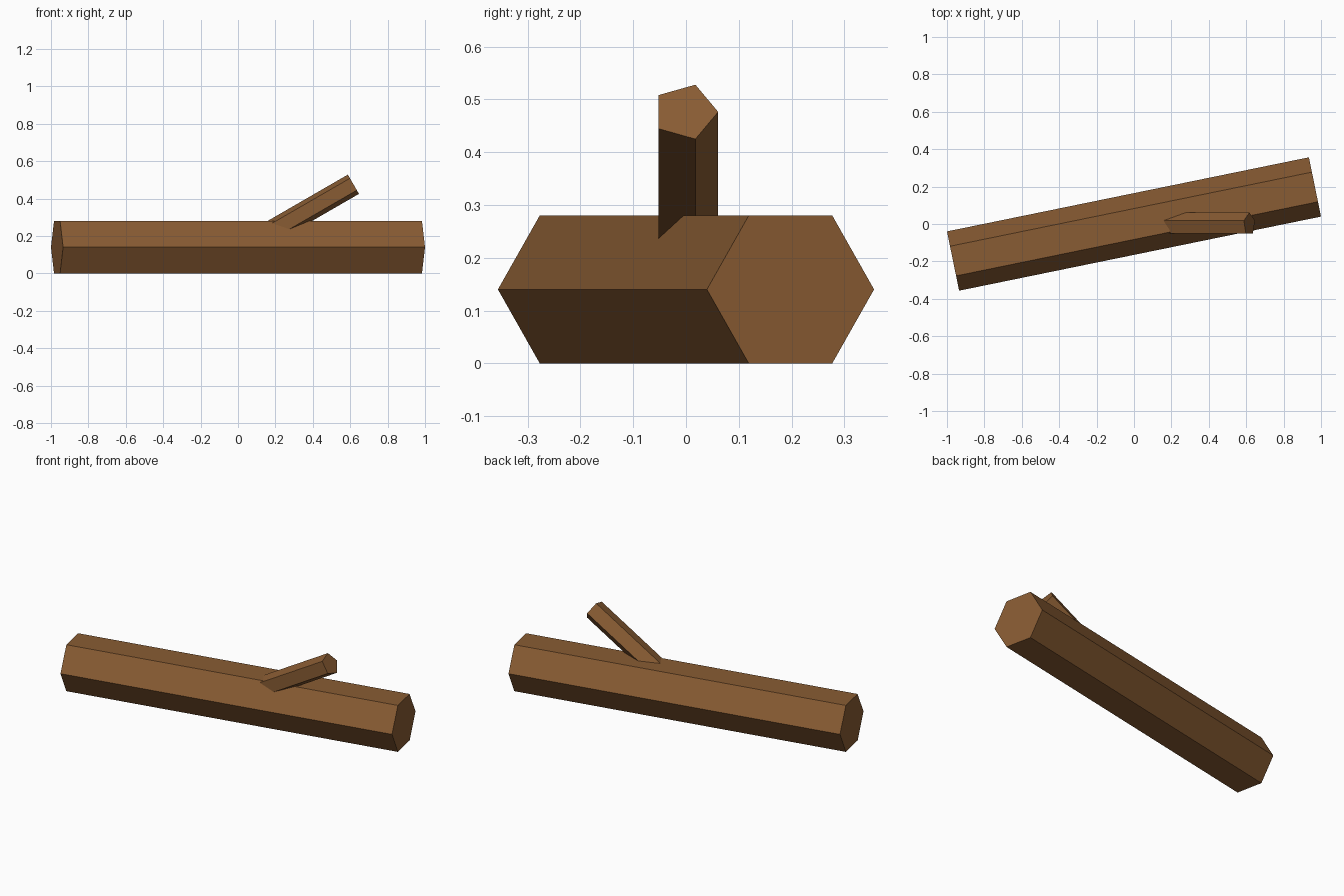
import bpy
import math
from mathutils import Matrix, Vector

if "Cube" in bpy.data.objects:
    bpy.data.objects.remove(bpy.data.objects["Cube"])

wood = bpy.data.materials.new("brown_wood")
wood.diffuse_color = (0.25, 0.107, 0.033, 1)
wood.use_nodes = True
wood.node_tree.nodes["Principled BSDF"].inputs["Base Color"].default_value = wood.diffuse_color


def prism(name, sides, radius, length, centre, pitch, yaw):
    """Prism whose axis runs along +x, pitched upward and turned about z."""
    bpy.ops.mesh.primitive_cylinder_add(vertices=sides, radius=radius, depth=length)
    ob = bpy.context.object
    ob.name = name
    # cylinder's first corner points to +y; lay its axis along x
    lay = Matrix.Rotation(math.radians(90), 4, 'Y')
    ob.data.transform(lay)
    ob.matrix_world = (Matrix.Translation(centre)
                       @ Matrix.Rotation(math.radians(yaw), 4, 'Z')
                       @ Matrix.Rotation(math.radians(-pitch), 4, 'Y'))
    ob.data.materials.append(wood)
    return ob


# Six-sided trunk lying on a flat side
prism("log_trunk", 6, 0.1617, 1.975, Vector((0, 0, 0.14)), 0, 11.57)

# Five-sided branch stub rising from inside the trunk
tip = Vector((0.617, -0.0015, 0.4765))
length = 0.6
axis = Vector((math.cos(math.radians(30)), 0, math.sin(math.radians(30))))
prism("branch_stub", 5, 0.0625, length, tip - axis * length / 2, 30, 0)
